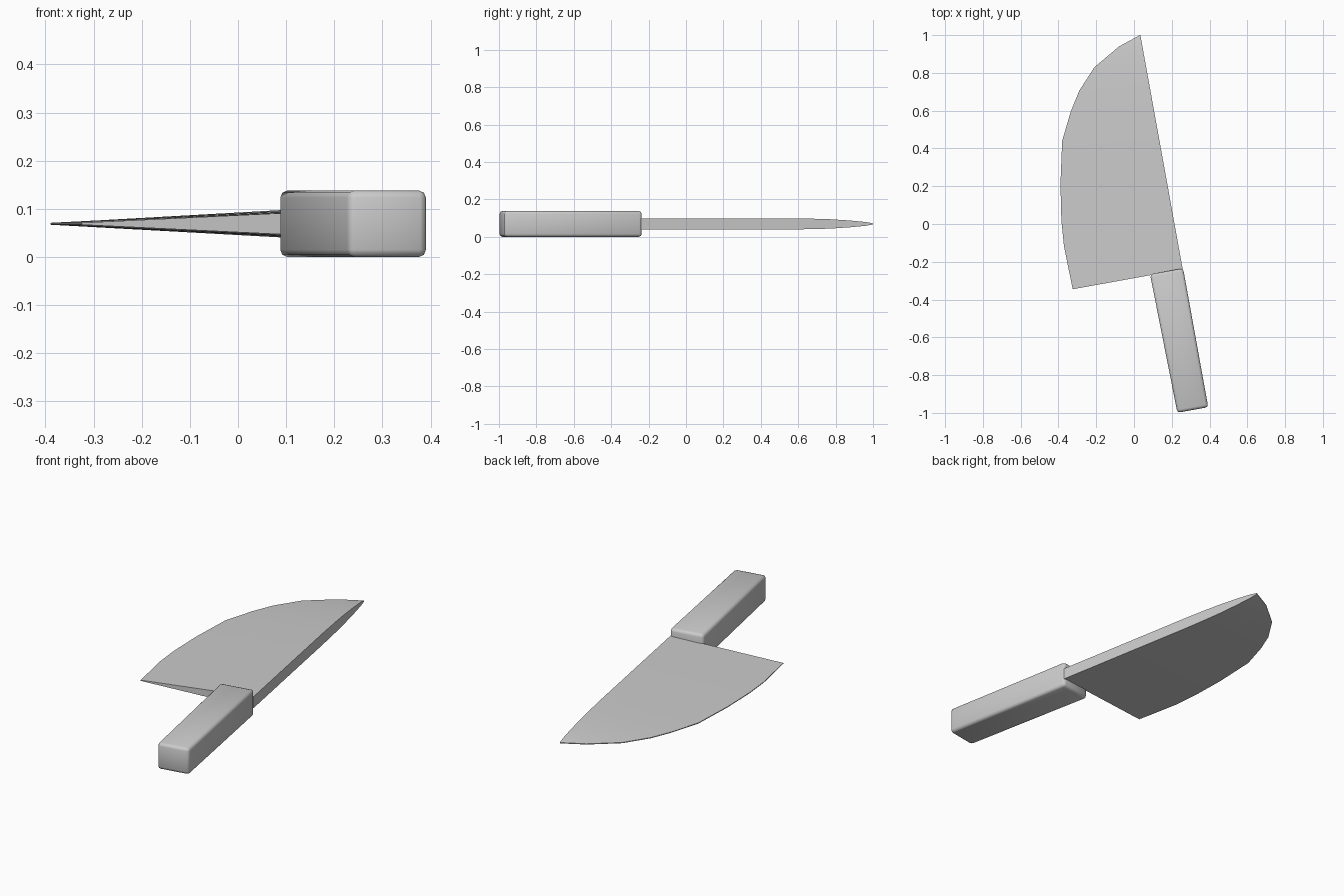
import bpy
import bmesh
import math
from mathutils import Matrix

default = bpy.data.objects.get("Cube")
if default:
    bpy.data.objects.remove(default, do_unlink=True)

# Both parts are drawn with the spine along +y, then turned into place
PLACE = Matrix.Translation((0.258, -0.24, 0.069)) @ Matrix.Rotation(math.radians(10.25), 4, "Z")

metal = bpy.data.materials.new("light_grey")
metal.use_nodes = True
grey = (0.6, 0.6, 0.6, 1)
metal.diffuse_color = grey
metal.node_tree.nodes["Principled BSDF"].inputs["Base Color"].default_value = grey


def make_object(name, bm):
    bmesh.ops.recalc_face_normals(bm, faces=bm.faces)
    mesh = bpy.data.meshes.new(name)
    bm.to_mesh(mesh)
    bm.free()
    obj = bpy.data.objects.new(name, mesh)
    bpy.context.collection.objects.link(obj)
    obj.matrix_world = PLACE
    mesh.materials.append(metal)
    bpy.ops.object.select_all(action="DESELECT")
    obj.select_set(True)
    bpy.context.view_layer.objects.active = obj
    return obj


# Blade: wedge ribs from heel to tip (cutting edge x, position y, spine half thickness)
ribs = [(-0.592, 0, 0.03), (-0.597, 0.23, 0.03), (-0.586, 0.37, 0.03),
        (-0.557, 0.558, 0.03), (-0.507, 0.783, 0.03), (-0.435, 0.927, 0.028),
        (-0.371, 1.028, 0.025), (-0.27, 1.136, 0.018), (-0.122, 1.221, 0.01),
        (-0.004, 1.26, 0.003)]
bm = bmesh.new()
loops = []
for edge, y, half in ribs:
    corners = [(edge, -0.002), (0, -half), (0, half), (edge, 0.002)]
    loops.append([bm.verts.new((x, y, z)) for x, z in corners])
for a, b in zip(loops, loops[1:]):
    for i in range(4):
        j = (i + 1) % 4
        bm.faces.new((a[i], a[j], b[j], b[i]))
bm.faces.new(loops[0])
bm.faces.new(loops[-1])
make_object("blade", bm)
bpy.ops.object.shade_smooth_by_angle(angle=math.radians(30))

# Handle: rounded bar, slightly narrower at the butt
bm = bmesh.new()
bmesh.ops.create_cube(bm, size=1)
for v in bm.verts:
    butt = v.co.y < 0
    inner = -0.163 if butt else -0.175
    v.co.x = inner if v.co.x < 0 else 0.003
    v.co.y = -0.742 if butt else 0.005
    v.co.z *= 0.138
bmesh.ops.bevel(bm, geom=bm.edges[:], offset=0.015, segments=2, profile=0.5, affect="EDGES")
make_object("handle", bm)
bpy.ops.object.shade_smooth_by_angle(angle=math.radians(50))
